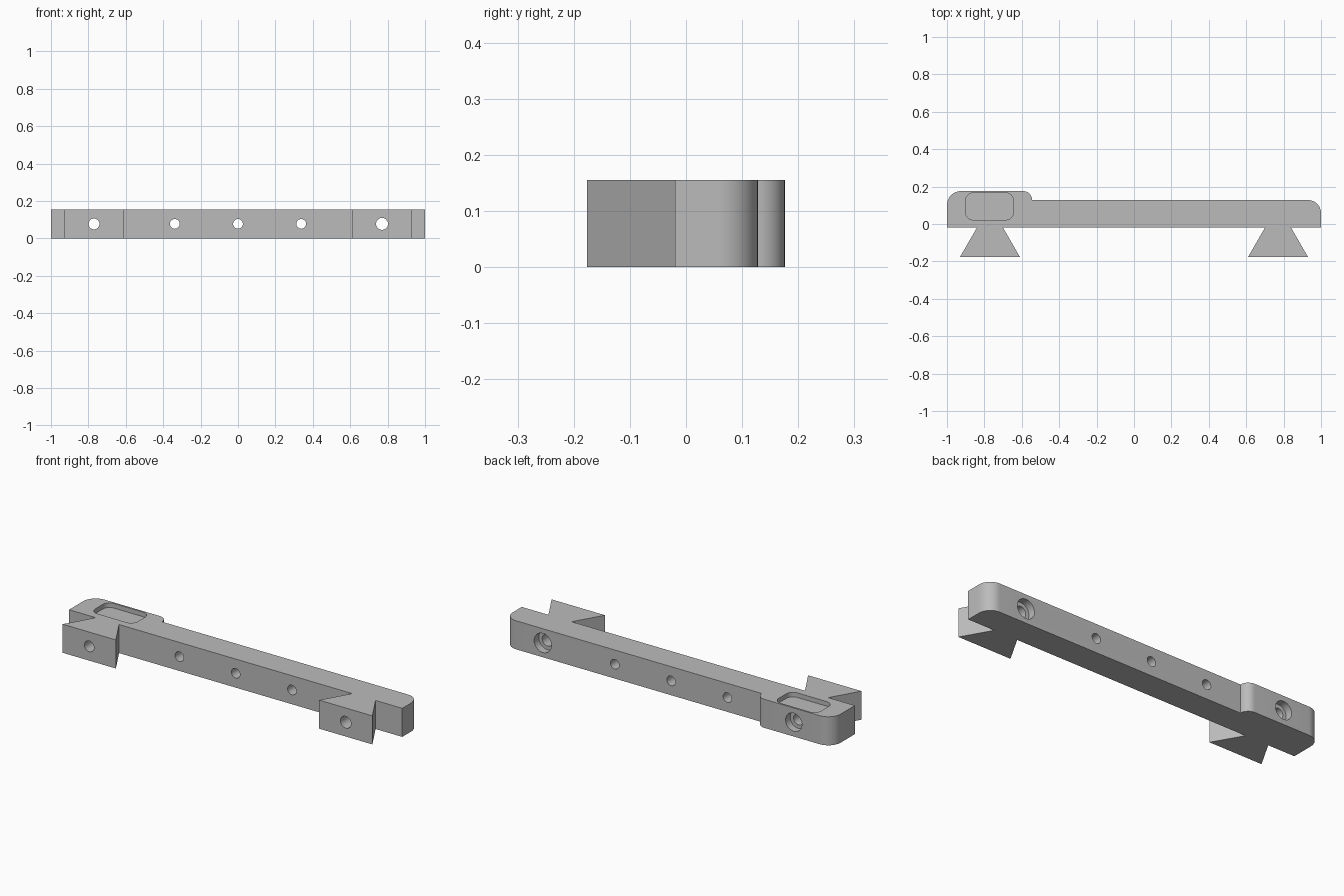
import bpy, bmesh
from math import sin, cos, radians, pi
from mathutils import Matrix

cube = bpy.data.objects.get("Cube")
if cube:
    bpy.data.objects.remove(cube, do_unlink=True)

HEIGHT, MID = 0.155, 0.0775
FRONT, BACK, RAISED, TAIL = -0.02, 0.128, 0.176, -0.176

grey = bpy.data.materials.new("plain_grey")
grey.use_nodes = True
grey.diffuse_color = (0.5, 0.5, 0.5, 1)
grey.node_tree.nodes["Principled BSDF"].inputs["Base Color"].default_value = (0.5, 0.5, 0.5, 1)


def arc(cx, cy, r, start, end, steps=12):
    """Points on an arc, angles in degrees."""
    angles = [radians(start + (end - start) * i / steps) for i in range(steps + 1)]
    return [(cx + r * cos(a), cy + r * sin(a)) for a in angles]


def finish(name, bm):
    bmesh.ops.recalc_face_normals(bm, faces=bm.faces)
    mesh = bpy.data.meshes.new(name)
    bm.to_mesh(mesh)
    bm.free()
    mesh.materials.append(grey)
    ob = bpy.data.objects.new(name, mesh)
    bpy.context.collection.objects.link(ob)
    return ob


def prism(name, outline, z0, z1):
    """Extrude a plan outline upwards."""
    bm = bmesh.new()
    face = bm.faces.new([bm.verts.new((x, y, z0)) for x, y in outline])
    top = bmesh.ops.extrude_face_region(bm, geom=[face])["geom"]
    bmesh.ops.translate(bm, vec=(0, 0, z1 - z0),
                        verts=[v for v in top if isinstance(v, bmesh.types.BMVert)])
    return finish(name, bm)


def drill(x, r, y0, y1):
    """Cylinder along y, used as a cutter."""
    bm = bmesh.new()
    place = Matrix.Translation((x, (y0 + y1) / 2, MID)) @ Matrix.Rotation(pi / 2, 4, 'X')
    bmesh.ops.create_cone(bm, cap_ends=True, segments=40, radius1=r, radius2=r,
                          depth=y1 - y0, matrix=place)
    return finish("drill", bm)


def dovetail(cx):
    """Neck flares out towards the front face."""
    return [(cx - 0.07, FRONT), (cx - 0.16, TAIL), (cx + 0.16, TAIL), (cx + 0.07, FRONT)]


# Bar with dovetails, rounded ends and the raised pad
outline = [(-1, FRONT)] + dovetail(-0.77) + dovetail(0.77) + [(1, FRONT)]
outline += arc(0.93, BACK - 0.07, 0.07, 0, 90)
outline += [(-0.545, BACK)] + arc(-0.593, RAISED - 0.048, 0.048, 0, 90)[1:]
outline += arc(-0.925, RAISED - 0.075, 0.075, 90, 180)
bar = prism("dovetail_bar", outline, 0, HEIGHT)

# Pocket in the top of the raised pad
x0, x1, y0, y1, r = -0.9, -0.645, 0.022, 0.166, 0.04
pocket = (arc(x1 - r, y1 - r, r, 0, 90) + arc(x0 + r, y1 - r, r, 90, 180)
          + arc(x0 + r, y0 + r, r, 180, 270) + arc(x1 - r, y0 + r, r, 270, 360))
cutters = [prism("pocket", pocket, HEIGHT - 0.025, HEIGHT + 0.1)]

# Through holes, then counterbores on the back
for x, r in ((-0.77, 0.029), (-0.338, 0.026), (0, 0.026), (0.338, 0.026), (0.77, 0.032)):
    cutters.append(drill(x, r, -0.3, 0.3))
cutters.append(drill(-0.77, 0.049, RAISED - 0.04, 0.3))
cutters.append(drill(0.77, 0.052, BACK - 0.04, 0.3))

bpy.ops.object.select_all(action='DESELECT')
bpy.context.view_layer.objects.active = bar
bar.select_set(True)
for cutter in cutters:
    cut = bar.modifiers.new("cut", 'BOOLEAN')
    cut.operation, cut.solver, cut.object = 'DIFFERENCE', 'EXACT', cutter
    bpy.ops.object.modifier_apply(modifier=cut.name)
    bpy.data.objects.remove(cutter, do_unlink=True)

bpy.ops.object.shade_smooth_by_angle(angle=radians(30))
